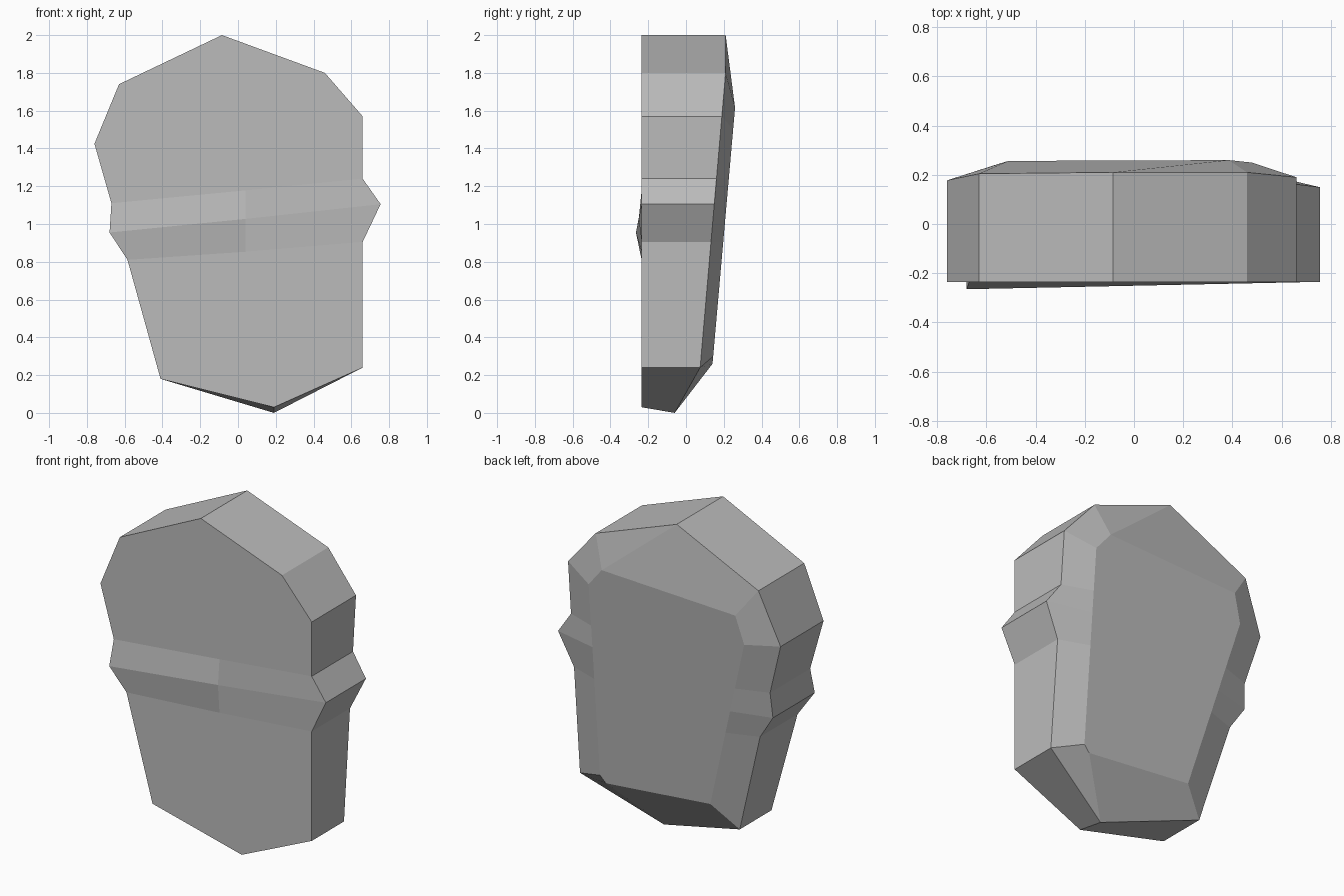
import bpy
import bmesh

cube = bpy.data.objects.get("Cube")
if cube:
    bpy.data.objects.remove(cube, do_unlink=True)

FRONT = -0.235

# Silhouette (x, z), clockwise from the peak
outline = [(-0.085, 2.0), (0.46, 1.80), (0.66, 1.57), (0.66, 1.24), (0.755, 1.105),
           (0.66, 0.905), (0.66, 0.24), (0.19, 0.03), (-0.41, 0.18), (-0.585, 0.81),
           (-0.68, 0.955), (-0.67, 1.11), (-0.76, 1.425), (-0.63, 1.74)]

# Corners of the raised back plateau (x, z)
top_l, side_l = (0.385, 1.615), (0.48, 1.50)
low_l, base_l = (0.477, 0.30), (0.44, 0.26)
base_r, side_r, top_r = (-0.266, 0.325), (-0.56, 1.407), (-0.51, 1.577)


def along(a, b, z):
    """Point at height z on the straight edge from a to b."""
    t = (z - a[1]) / (b[1] - a[1])
    return (a[0] + t * (b[0] - a[0]), z)


plateau = [top_l, top_l, side_l]
plateau += [along(side_l, low_l, z) for x, z in outline[3:6]]
plateau += [low_l, base_l, base_r]
plateau += [along(base_r, side_r, z) for x, z in outline[9:12]]
plateau += [side_r, top_r]

bm = bmesh.new()
front = [bm.verts.new((x, FRONT, z)) for x, z in outline]
rim = [bm.verts.new((x, min(0.21, 0.054 + 0.0865 * z), z)) for x, z in outline]
back = [bm.verts.new((x, 0.1175 + 0.088 * z, z)) for x, z in plateau]
rim[7].co = (0.19, -0.06, 0.0)      # undercut lowest corner
front[10].co.y = -0.265             # ridge stands proud on one side

# Side walls and sloping back bevel
n = len(outline)
for i in range(n):
    j = (i + 1) % n
    bm.faces.new((front[i], front[j], rim[j], rim[i]))
    bm.faces.new((rim[i], rim[j], back[j], back[i]))
bm.faces.new(back)

# Front: upper slab, two-facet band with a middle kink, lower slab
upper, ridge, lower = [bm.verts.new(p) for p in
                       ((0.04, FRONT, 1.178), (0.04, -0.25, 1.027), (0.04, FRONT, 0.853))]
bm.faces.new(front[11:] + front[:4] + [upper])
bm.faces.new(front[5:10] + [lower])
for a, b, mid_a, mid_b in ((11, 10, upper, ridge), (10, 9, ridge, lower)):
    bm.faces.new((front[a], mid_a, mid_b, front[b]))
for a, b, mid_a, mid_b in ((3, 4, upper, ridge), (4, 5, ridge, lower)):
    bm.faces.new((mid_a, front[a], front[b], mid_b))

bmesh.ops.remove_doubles(bm, verts=bm.verts, dist=0.0005)
bmesh.ops.recalc_face_normals(bm, faces=bm.faces)

mesh = bpy.data.meshes.new("stone_slab")
bm.to_mesh(mesh)
bm.free()
slab = bpy.data.objects.new("stone_slab", mesh)
bpy.context.collection.objects.link(slab)

# Plain grey stone
grey = (0.5, 0.5, 0.5, 1.0)
stone = bpy.data.materials.new("grey_stone")
stone.use_nodes = True
stone.diffuse_color = grey
stone.node_tree.nodes["Principled BSDF"].inputs["Base Color"].default_value = grey
mesh.materials.append(stone)
